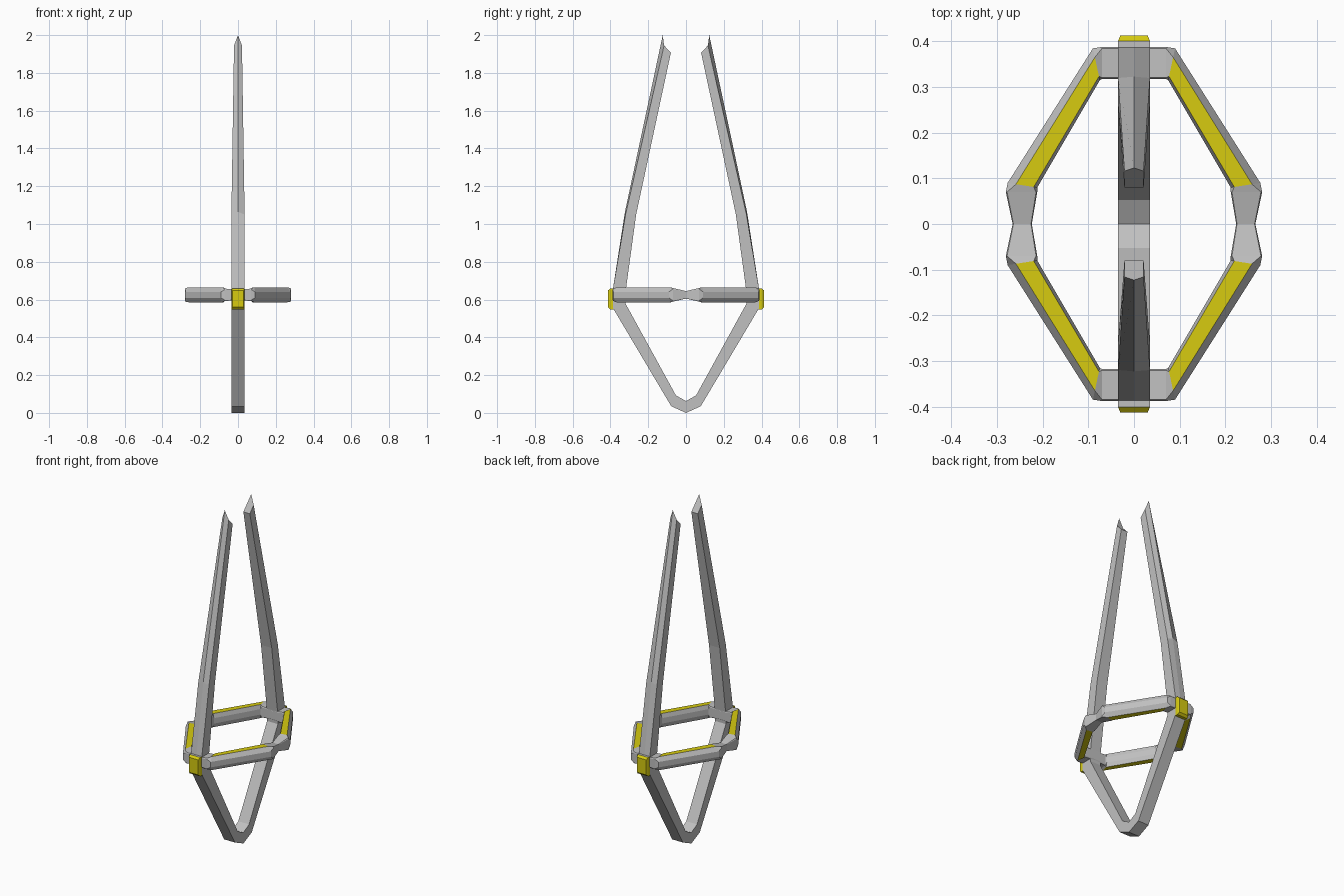
import bpy
import bmesh
from mathutils import Vector

cube = bpy.data.objects.get("Cube")
if cube:
    bpy.data.objects.remove(cube)


def material(name, color):
    mat = bpy.data.materials.new(name)
    mat.use_nodes = True
    mat.diffuse_color = color
    mat.node_tree.nodes["Principled BSDF"].inputs["Base Color"].default_value = color
    return mat


STEEL = material("steel grey", (0.53, 0.53, 0.53, 1))
YELLOW = material("yellow", (0.68, 0.6, 0.005, 1))


def loft(name, sections, closed=False, cap_start=True, cap_end=True, paint=None):
    """Skin a list of equal-length point loops into a flat-shaded object."""
    bm = bmesh.new()
    rings = [[bm.verts.new(p) for p in s] for s in sections]
    n = len(rings[0])
    for i in range(len(rings) if closed else len(rings) - 1):
        a, b = rings[i], rings[(i + 1) % len(rings)]
        for k in range(n):
            m = (k + 1) % n
            face = bm.faces.new((a[k], a[m], b[m], b[k]))
            if paint:
                face.material_index = paint(i, k)
    if not closed:
        if cap_start:
            bm.faces.new(rings[0])
        if cap_end:
            bm.faces.new(rings[-1])
    bmesh.ops.recalc_face_normals(bm, faces=bm.faces)
    mesh = bpy.data.meshes.new(name)
    bm.to_mesh(mesh)
    bm.free()
    mesh.materials.append(STEEL)
    mesh.materials.append(YELLOW)
    obj = bpy.data.objects.new(name, mesh)
    bpy.context.collection.objects.link(obj)
    return obj


def mirror_y(obj):
    mod = obj.modifiers.new("mirror", "MIRROR")
    mod.use_axis = (False, True, False)
    mod.merge_threshold = 0.0005


# Twin prongs joined by a V-shaped base: outer ridge, outer corner, inner corner, half width
prong = [
    ((0, 0), (0, 0), (0, 0.063), 0.035),
    ((0.078, 0.035), (0.078, 0.035), (0.053, 0.092), 0.035),
    ((0.387, 0.555), (0.387, 0.555), (0.321, 0.58), 0.035),
    ((0.387, 0.655), (0.387, 0.655), (0.318, 0.655), 0.035),
    ((0.323, 1.065), (0.32, 1.05), (0.264, 1.05), 0.035),
    ((0.123, 2.0), (0.116, 1.945), (0.08, 1.907), 0.021),
]
sections = []
for ridge, outer, inner, w in prong:
    sections.append([(0, *ridge), (w, *outer), (w, *inner), (-w, *inner), (-w, *outer)])
mirror_y(loft("prongs", sections, cap_start=False))

# Ring quarter: inner point, outer point, half height, (inner bevel, outer bevel, side height)
RING_Z = 0.625
LINK, BAR = (0.04, 0.96, 0.85), (0.12, 0.72, 0.4)
quarter = [
    ((0, 0.318), (0, 0.388), 0.027, LINK),
    ((0.07, 0.318), (0.07, 0.388), 0.033, LINK),
    ((0.075, 0.315), (0.09, 0.385), 0.04, BAR),
    ((0.212, 0.08), (0.277, 0.09), 0.04, BAR),
    ((0.212, 0.07), (0.281, 0.07), 0.036, LINK),
    ((0.224, 0), (0.266, 0), 0.02, LINK),
]


def ring_section(station, sx, sy):
    inner, outer, h, (t0, t1, side) = station
    a, b = Vector((*inner, 0)), Vector((*outer, 0))
    profile = [(0, side), (t0, 1), (t1, 1), (1, side)]
    profile += [(t, -z) for t, z in reversed(profile)]
    points = []
    for t, z in profile:
        p = a.lerp(b, t)
        points.append((p.x * sx, p.y * sy, RING_Z + z * h))
    return points


path = [(s, 1, 1) for s in quarter]
path += [(s, 1, -1) for s in quarter[-2::-1]]
path += [(s, -1, -1) for s in quarter[1:]]
path += [(s, -1, 1) for s in quarter[-2:0:-1]]


# Yellow inlays along the top and bottom of the four long bars
def ring_paint(i, k):
    both_bars = path[i][0][3] is BAR and path[(i + 1) % len(path)][0][3] is BAR
    return 1 if both_bars and k in (1, 5) else 0


loft("ring", [ring_section(*p) for p in path], closed=True, paint=ring_paint)


# Bevelled yellow studs at the outer ends, with a grey upper edge
def rect(y, w, low, high):
    return [(-w, y, low), (w, y, low), (w, y, high), (-w, y, high)]


stud = loft("studs", [rect(0.383, 0.035, 0.548, 0.659),
                      rect(0.401, 0.035, 0.548, 0.659),
                      rect(0.413, 0.03, 0.56, 0.648)],
            paint=lambda i, k: 0 if (i == 0 and k == 2) else 1)
for face in stud.data.polygons:
    if len(face.vertices) == 4 and abs(face.normal.y) > 0.99:
        face.material_index = 1
mirror_y(stud)
